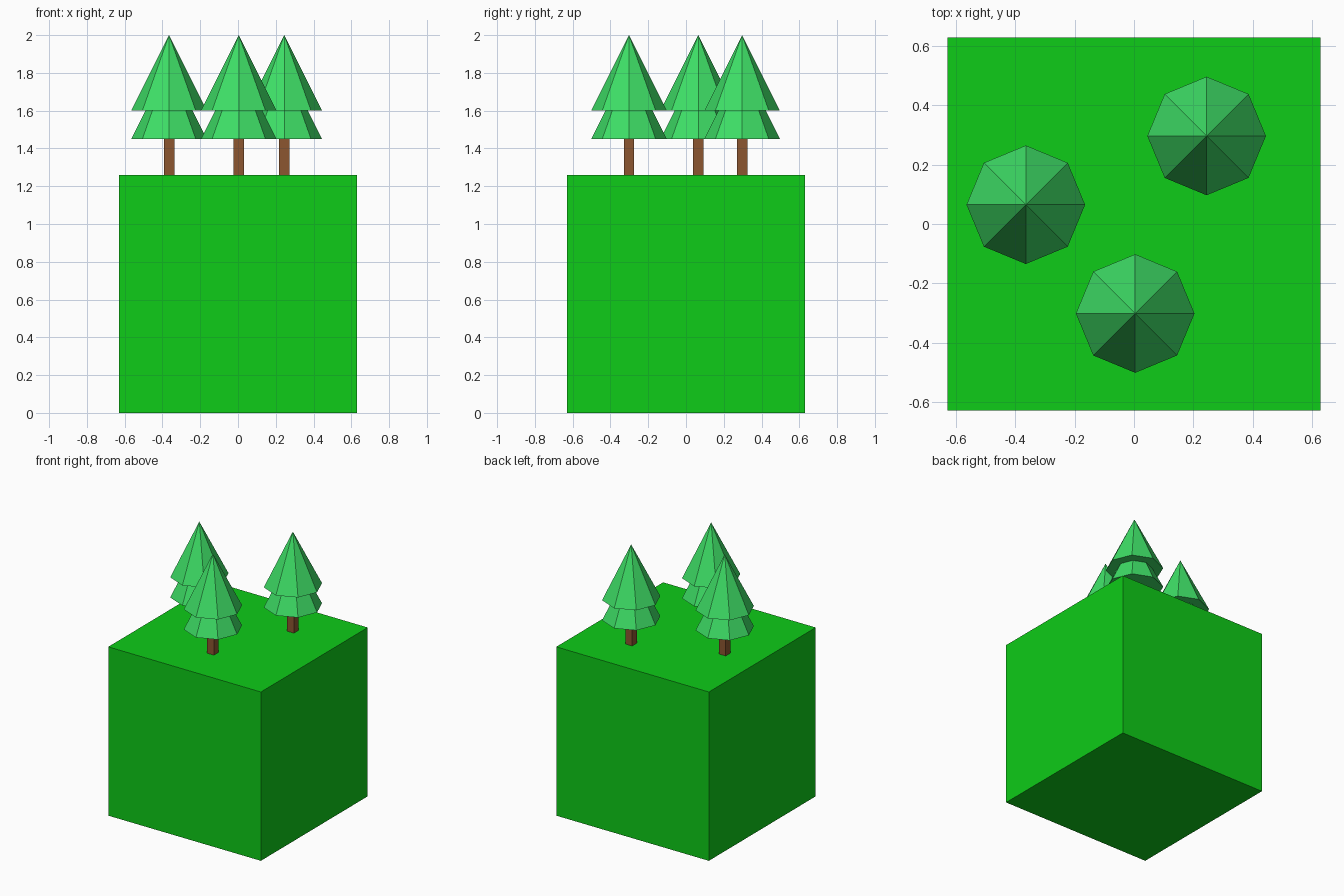
import bpy

if "Cube" in bpy.data.objects:
    bpy.data.objects.remove(bpy.data.objects["Cube"])

HALF = 0.63          # half width of the ground cube
TOP = 2 * HALF       # ground level for the trees


def srgb(r, g, b):
    def lin(c):
        c /= 255
        return c / 12.92 if c <= 0.04045 else ((c + 0.055) / 1.055) ** 2.4
    return (lin(r), lin(g), lin(b), 1)


def material(name, rgb):
    mat = bpy.data.materials.new(name)
    mat.diffuse_color = srgb(*rgb)
    mat.use_nodes = True
    mat.node_tree.nodes["Principled BSDF"].inputs["Base Color"].default_value = mat.diffuse_color
    return mat


grass = material("grass", (14, 204, 24))
leaves = material("leaves", (62, 222, 102))
bark = material("bark", (140, 86, 48))


def finish(name, mat):
    obj = bpy.context.object
    obj.name = name
    obj.data.materials.append(mat)
    return obj


def box(name, x, y, z0, z1, width, mat):
    bpy.ops.mesh.primitive_cube_add(size=1, location=(x, y, (z0 + z1) / 2))
    obj = finish(name, mat)
    obj.scale = (width, width, z1 - z0)
    return obj


def foliage(name, x, y, z0):
    # eight-sided tier with corners on the axes
    height = 0.4
    bpy.ops.mesh.primitive_cone_add(vertices=8, radius1=0.2, radius2=0,
                                    depth=height, location=(x, y, z0 + height / 2))
    return finish(name, leaves)


# Ground block
box("ground_block", 0, 0, 0, TOP, 2 * HALF, grass)

# Three identical trees: square trunk and two stacked foliage tiers
for i, (x, y) in enumerate([(-0.365, 0.065), (0.245, 0.297), (0.004, -0.302)], 1):
    box(f"trunk_{i}", x, y, TOP, 1.45, 0.055, bark)
    foliage(f"lower_foliage_{i}", x, y, 1.45)
    foliage(f"upper_foliage_{i}", x, y, 1.60)
